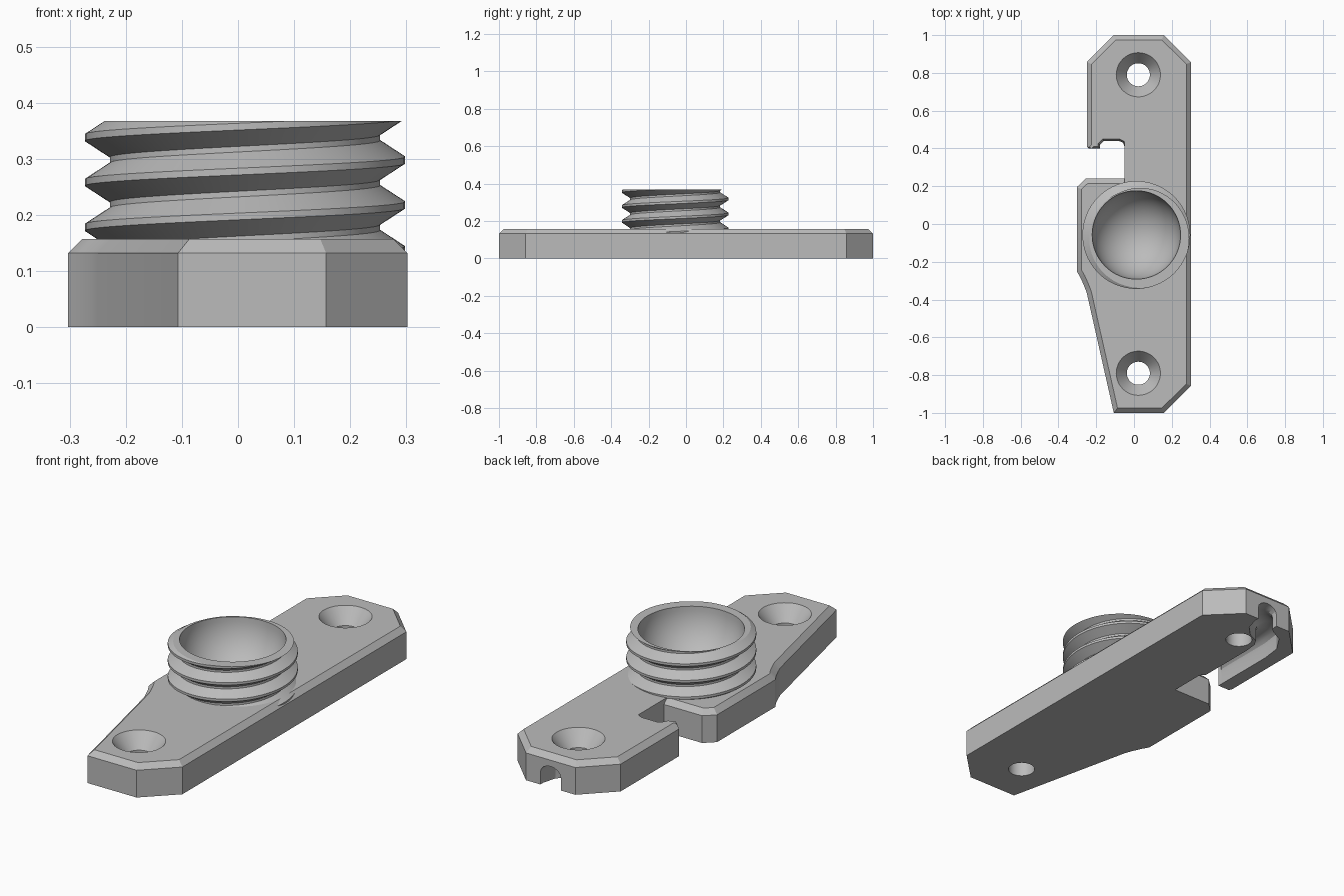
import bpy, bmesh, math
from mathutils import Vector

cube = bpy.data.objects.get("Cube")
if cube:
    bpy.data.objects.remove(cube, do_unlink=True)

grey = bpy.data.materials.new("plain grey")
grey.use_nodes = True
COLOUR = (0.5, 0.5, 0.5, 1)
grey.diffuse_color = COLOUR
grey.node_tree.nodes["Principled BSDF"].inputs["Base Color"].default_value = COLOUR

TOP, EDGE, BEVEL = 0.157, 0.132, 0.025
CENTRE, HOLE_X, HOLE_Y = Vector((0.0125, -0.058, 0)), 0.023, 0.79
RIM = 0.368


def make(name, bm):
    bmesh.ops.recalc_face_normals(bm, faces=bm.faces)
    mesh = bpy.data.meshes.new(name)
    bm.to_mesh(mesh)
    bm.free()
    mesh.materials.append(grey)
    obj = bpy.data.objects.new(name, mesh)
    bpy.context.collection.objects.link(obj)
    return obj


def loft(name, rings):
    """Closed solid through rings with equal point counts."""
    bm = bmesh.new()
    loops = [[bm.verts.new(p) for p in ring] for ring in rings]
    n = len(loops[0])
    for a, b in zip(loops, loops[1:]):
        for i in range(n):
            j = (i + 1) % n
            bm.faces.new((a[i], a[j], b[j], b[i]))
    bm.faces.new(loops[0][::-1])
    bm.faces.new(loops[-1])
    return make(name, bm)


def circle(x, y, z, r, n=48):
    return [(x + r * math.cos(math.tau * i / n), y + r * math.sin(math.tau * i / n), z)
            for i in range(n)]


def cut(target, cutter):
    cutter.hide_render = True
    mod = target.modifiers.new("cut", "BOOLEAN")
    mod.operation, mod.solver, mod.object = "DIFFERENCE", "EXACT", cutter
    bpy.context.view_layer.objects.active = target
    bpy.ops.object.modifier_apply(modifier=mod.name)
    bpy.data.objects.remove(cutter, do_unlink=True)


def inset(outline):
    """Move each edge inward by its own width and intersect neighbours."""
    result = []
    n = len(outline)
    for i in range(n):
        lines = []
        for k in (i - 1, i):
            p, q = Vector(outline[k % n][:2]), Vector(outline[(k + 1) % n][:2])
            d = (q - p).normalized()
            lines.append((p + Vector((-d.y, d.x)) * outline[k % n][2], d))
        (p, d), (q, e) = lines
        t = (q - p).cross(e) / d.cross(e)
        result.append(p + d * t)
    return result


# Base plate: x, y and the top chamfer width of the edge that starts there
B, S = BEVEL, 0.01
outline = [
    (-0.107, -1, B), (0.157, -1, B), (0.302, -0.857, B), (0.302, 0.857, B),
    (0.157, 1, B), (-0.107, 1, B), (-0.25, 0.857, B), (-0.25, 0.41, S),
    (-0.24, 0.4, S), (-0.18, 0.4, S), (-0.18, 0.42, S), (-0.16, 0.44, S),
    (-0.08, 0.44, S), (-0.058, 0.43, S), (-0.05, 0.41, 0), (-0.05, 0.24, B),
    (-0.255, 0.24, B), (-0.303, 0.195, B), (-0.303, -0.25, B),
    (-0.283, -0.285, B), (-0.261, -0.335, B), (-0.25, -0.365, B)]
plate = loft("base_plate", [
    [(x, y, 0) for x, y, w in outline],
    [(x, y, EDGE) for x, y, w in outline],
    [(p.x, p.y, TOP) for p in inset(outline)]])

# Cable channel under the plate, from the side notch to the end face
path = [Vector(p) for p in ((-0.125, 0.36), (-0.125, 0.74), (-0.115, 0.82), (-0.08, 0.875),
                            (-0.02, 0.905), (0.015, 0.94), (0.025, 0.98), (0.025, 1.1))]
arch = [(-0.055, -0.05), (0.055, -0.05), (0.055, 0.06)]
arch += [(0.055 * math.cos(a), 0.06 + 0.042 * math.sin(a))
         for a in (math.pi * i / 8 for i in range(1, 8))] + [(-0.055, 0.06)]
rings = []
for i, p in enumerate(path):
    d = (path[min(i + 1, len(path) - 1)] - path[max(i - 1, 0)]).normalized()
    rings.append([(p.x + d.y * u, p.y - d.x * u, z) for u, z in arch])
cut(plate, loft("channel_cutter", rings))

# Countersunk screw holes
for side in (-1, 1):
    y = side * HOLE_Y
    cut(plate, loft("screw_hole_cutter", [
        circle(HOLE_X, y, -0.1, 0.061), circle(HOLE_X, y, 0.085, 0.061),
        circle(HOLE_X, y, TOP, 0.117), circle(HOLE_X, y, TOP + 0.05, 0.117)]))

# Threaded collar: a helical strip whose last edge joins the next turn
N, TURNS, PITCH, ROOT, CREST = 96, 7, 0.08, 0.241, 0.2855
profile = [(ROOT, -0.035), (CREST, -0.006), (CREST, 0.006), (ROOT, 0.035)]
bm = bmesh.new()
strip = []
for i in range(N * TURNS + 1):
    a = math.tau * i / N
    z = 0.298 + PITCH * (i / N - 4)
    strip.append([bm.verts.new((CENTRE.x + r * math.cos(a), CENTRE.y + r * math.sin(a), z + h))
                  for r, h in profile])
for i in range(N * TURNS):
    a, b = strip[i], strip[i + 1]
    for j in range(3):
        bm.faces.new((a[j], b[j], b[j + 1], a[j + 1]))
    if i + N + 1 < len(strip):
        bm.faces.new((a[3], b[3], strip[i + N + 1][0], strip[i + N][0]))
for height, direction in ((RIM, 1), (0.125, -1)):
    res = bmesh.ops.bisect_plane(bm, geom=bm.verts[:] + bm.edges[:] + bm.faces[:],
                                 plane_co=(0, 0, height), plane_no=(0, 0, direction),
                                 clear_outer=True)
    rim = [e for e in res["geom_cut"] if isinstance(e, bmesh.types.BMEdge)]
    bmesh.ops.contextual_create(bm, geom=rim)
collar = make("threaded_collar", bm)

# Round bowl sunk into the collar and the plate
for part in (collar, plate):
    bm = bmesh.new()
    bmesh.ops.create_uvsphere(bm, u_segments=64, v_segments=32, radius=0.234)
    bmesh.ops.translate(bm, verts=bm.verts, vec=CENTRE + Vector((0, 0, RIM + 0.0005)))
    cut(part, make("bowl_cutter", bm))

# Smooth round surfaces, sharp edges kept
for part in (plate, collar):
    bpy.ops.object.select_all(action="DESELECT")
    part.select_set(True)
    bpy.context.view_layer.objects.active = part
    bpy.ops.object.shade_smooth_by_angle(angle=math.radians(22))
